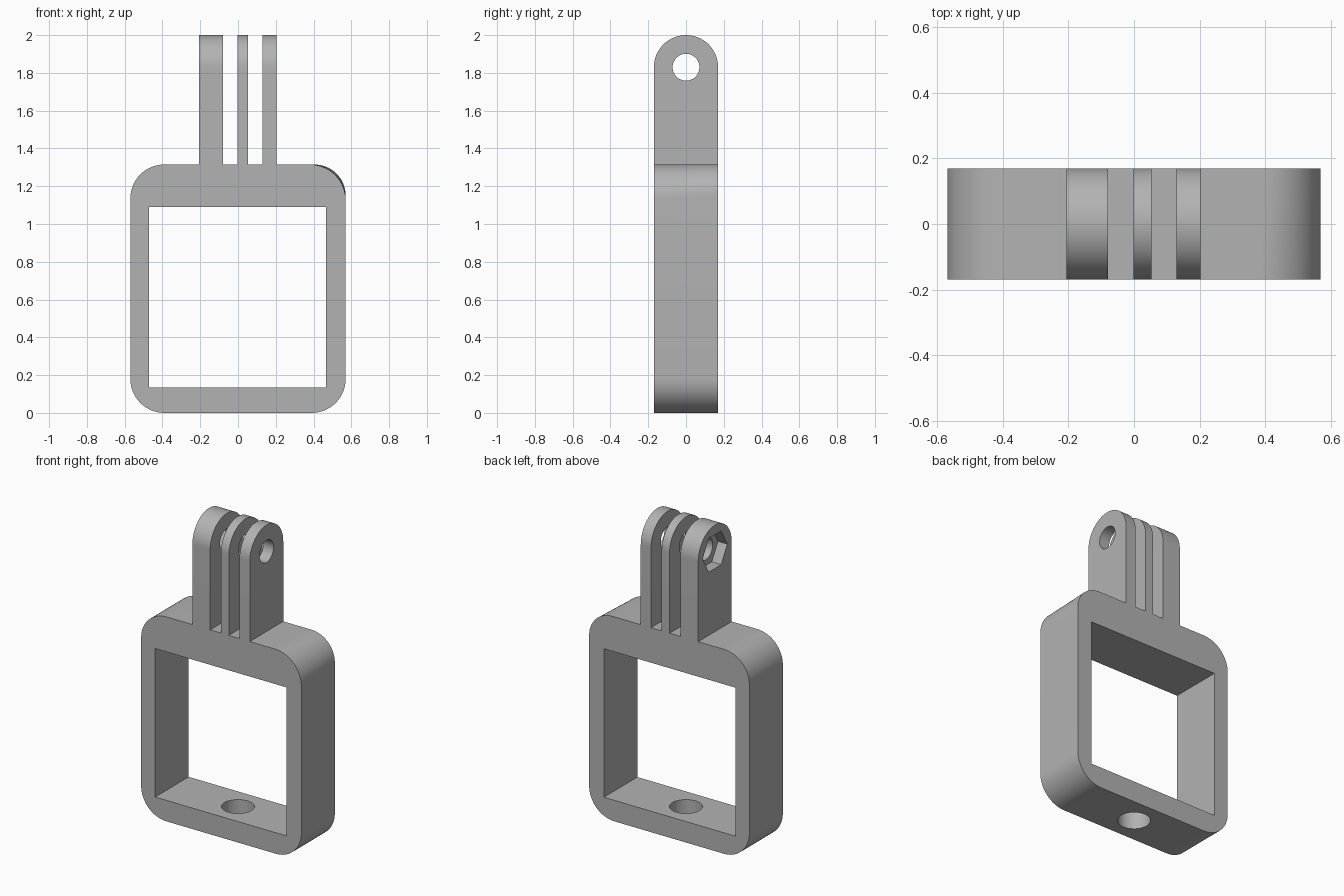
import bpy, bmesh, math
from mathutils import Matrix

cube = bpy.data.objects.get("Cube")
if cube:
    bpy.data.objects.remove(cube)

grey = bpy.data.materials.new("plain grey")
grey.use_nodes = True
GREY = (0.45, 0.45, 0.45, 1)
grey.diffuse_color = GREY
grey.node_tree.nodes["Principled BSDF"].inputs["Base Color"].default_value = GREY

HALF = 0.17           # half depth of the whole part
PIN_Z = 1.83          # height of the pivot hole


def finish(name, bm):
    bmesh.ops.recalc_face_normals(bm, faces=bm.faces)
    mesh = bpy.data.meshes.new(name)
    bm.to_mesh(mesh)
    bm.free()
    mesh.materials.append(grey)
    obj = bpy.data.objects.new(name, mesh)
    bpy.context.collection.objects.link(obj)
    return obj


def loft(name, first, second):
    """Solid between two matching closed outlines."""
    bm = bmesh.new()
    a = [bm.verts.new(p) for p in first]
    b = [bm.verts.new(p) for p in second]
    bm.faces.new(a)
    bm.faces.new(b)
    for i in range(len(a)):
        j = (i + 1) % len(a)
        bm.faces.new((a[i], a[j], b[j], b[i]))
    return finish(name, bm)


def arc(cx, cz, r, start, sweep, steps):
    return [(cx + r * math.cos(math.radians(start + sweep * i / steps)),
             cz + r * math.sin(math.radians(start + sweep * i / steps)))
            for i in range(steps + 1)]


def peg(name, radius, sides, length, centre, axis, turn=0):
    """Cutter prism along an axis."""
    bm = bmesh.new()
    rot = Matrix.Rotation(math.pi / 2, 4, "Y") if axis == "X" else Matrix()
    mat = Matrix.Translation(centre) @ rot @ Matrix.Rotation(math.radians(turn), 4, "Z")
    bmesh.ops.create_cone(bm, cap_ends=True, segments=sides, radius1=radius,
                          radius2=radius, depth=length, matrix=mat)
    return finish(name, bm)


def block(name, x0, x1, z0, z1):
    pts = [(x0, z0), (x1, z0), (x1, z1), (x0, z1)]
    return loft(name, [(x, -1, z) for x, z in pts], [(x, 1, z) for x, z in pts])


def boolean(obj, tool, operation):
    mod = obj.modifiers.new(tool.name, "BOOLEAN")
    mod.operation, mod.solver, mod.object = operation, "EXACT", tool
    bpy.context.view_layer.objects.active = obj
    bpy.ops.object.modifier_apply(modifier=mod.name)
    bpy.data.objects.remove(tool)


# Rounded frame; one upper corner is slightly tighter at the back
def frame_outline(y, upper_r, w=0.57, h=1.315, r=0.18):
    pts = (arc(w - upper_r, h - upper_r, upper_r, 0, 90, 16)
           + arc(r - w, h - r, r, 90, 90, 16)
           + arc(r - w, r, r, 180, 90, 16)
           + arc(w - r, r, r, 270, 90, 16))
    return [(x, y, z) for x, z in pts]


body = loft("mount_frame", frame_outline(-HALF, 0.19), frame_outline(HALF, 0.165))
boolean(body, block("window_cutter", -0.47, 0.465, 0.135, 1.09), "DIFFERENCE")
boolean(body, peg("screw_hole_cutter", 0.096, 48, 0.4, (0, 0, 0.05), "Z"), "DIFFERENCE")

# Three round-topped prongs
side = [(-HALF, 1.2), (HALF, 1.2)] + arc(0, PIN_Z, HALF, 0, 180, 40)
for name, x0, x1 in (("thick_prong", -0.206, -0.079),
                     ("middle_prong", -0.002, 0.054),
                     ("outer_prong", 0.13, 0.203)):
    prong = loft(name, [(x0, y, z) for y, z in side], [(x1, y, z) for y, z in side])
    boolean(body, prong, "UNION")

# Pivot hole and hexagonal nut pocket
boolean(body, peg("pivot_hole_cutter", 0.071, 48, 1, (0, 0, PIN_Z), "X"), "DIFFERENCE")
boolean(body, peg("nut_pocket_cutter", 0.125, 6, 0.16, (-0.22, 0, PIN_Z), "X"), "DIFFERENCE")

bpy.ops.object.select_all(action="DESELECT")
body.select_set(True)
bpy.context.view_layer.objects.active = body
bpy.ops.object.shade_smooth_by_angle(angle=math.radians(30))
